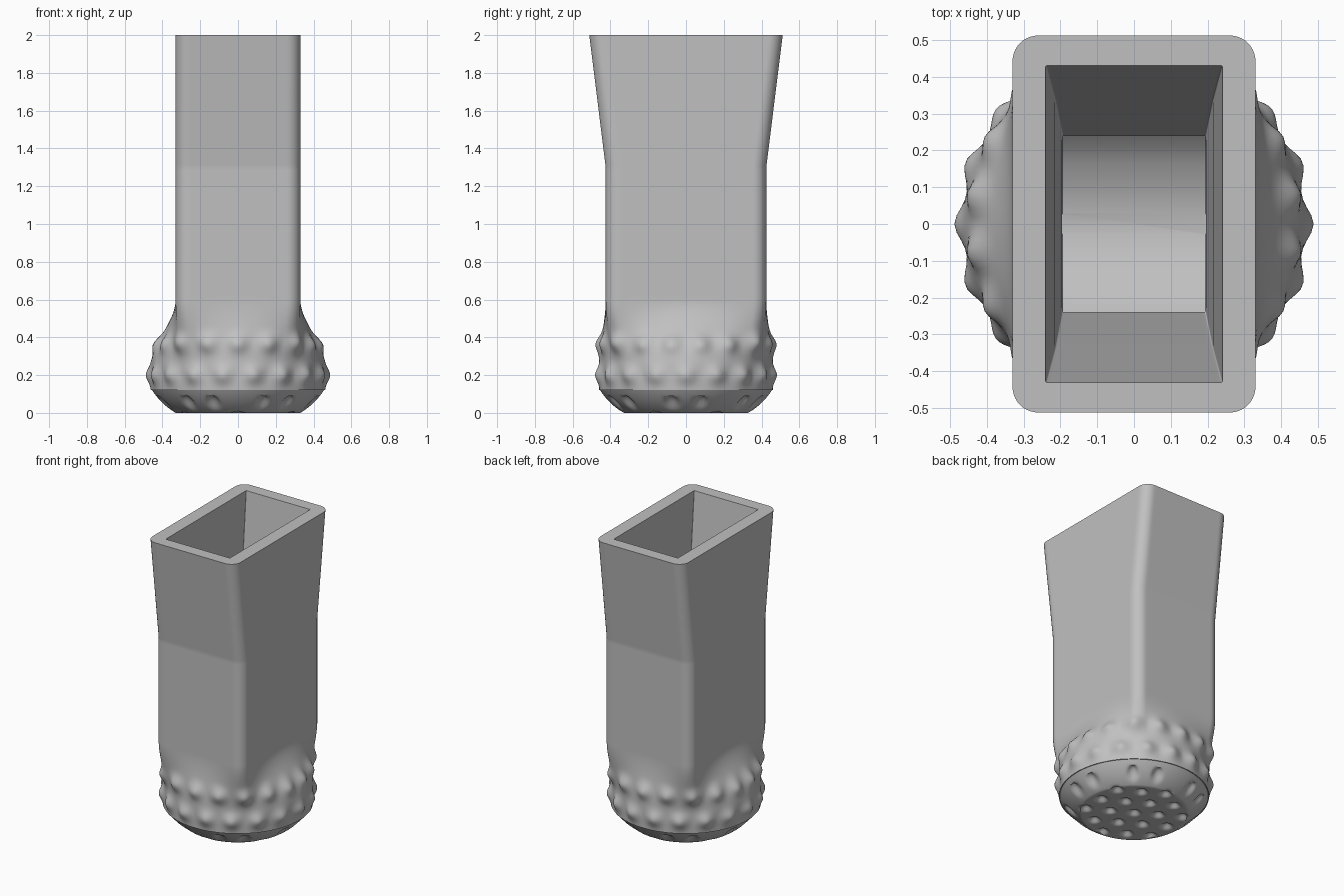
import bpy
import bmesh
from math import pi, sin, cos, atan2, hypot, exp

cube = bpy.data.objects.get("Cube")
if cube:
    bpy.data.objects.remove(cube, do_unlink=True)

RUBBER = (0.53, 0.53, 0.53, 1)
BASE_R = 0.46
FLARE_TOP, FLARE_END, LIP = 0.6, 0.25, 0.12
STUDS = 18


def outline(hx, hy, r, corner=10, side=44):
    """Rounded rectangle, always the same point count so that rings line up."""
    centres = [(hx - r, hy - r), (r - hx, hy - r), (r - hx, r - hy), (hx - r, r - hy)]
    points = []
    for k, (cx, cy) in enumerate(centres):
        for i in range(corner + 1):
            a = (k + i / corner) * pi / 2
            points.append((cx + r * cos(a), cy + r * sin(a)))
        # straight run to the start of the next corner
        x0, y0 = points[-1]
        a = (k + 1) * pi / 2
        nx, ny = centres[(k + 1) % 4]
        x1, y1 = nx + r * cos(a), ny + r * sin(a)
        for i in range(1, side):
            t = i / side
            points.append((x0 + (x1 - x0) * t, y0 + (y1 - y0) * t))
    return points


def stud(angle, z):
    """Height of the two staggered rows of grip studs."""
    step = 2 * pi / STUDS
    height = 0
    for row_z, shift in ((0.2, 0), (0.365, 0.5)):
        d = angle / step - shift
        along = (d - round(d)) * step * BASE_R
        height += 0.028 * exp(-(along ** 2 + (z - row_z) ** 2) / 0.0022)
    return height


# Hexagonal pattern of sole dimples
dimples = [(0.13 * i, 0.15 * (j + 0.5 * (i % 2)))
           for i in range(-3, 4) for j in range(-4, 4)]


def sole_point(angle, radius, z):
    x, y = radius * cos(angle), radius * sin(angle)
    if radius < 0.43:
        d2 = min((x - a) ** 2 + (y - b) ** 2 for a, b in dimples
                 if hypot(a, b) < 0.41)
        z += 0.028 * exp(-(d2 / 0.0009) ** 1.5)
    return x, y, z


body = outline(0.33, 0.425, 0.07)
angles = [atan2(y, x) for x, y in body]
rings = []

# Cavity, from its floor up to the rim
for hx, hy, z in ((0.195, 0.03, 0.4), (0.195, 0.1, 0.42), (0.195, 0.165, 0.45),
                  (0.195, 0.205, 0.475), (0.195, 0.24, 0.51),
                  (0.215, 0.337, 1.3), (0.24, 0.43, 2)):
    rings.append([(x, y, z) for x, y in outline(hx, hy, 0.004)])

# Tube, widening to front and back above the bend
for z in (2, 1.315, 1.3, 1.285, 0.62):
    grow = 0.087 * max(0, (z - 1.3) / 0.7)
    rings.append([(x, y + (grow if y > 0 else -grow), z) for x, y in body])

# Studded foot, blending from the tube into a circle
steps = 44
for s in range(steps + 1):
    z = FLARE_TOP + (LIP - FLARE_TOP) * s / steps
    u = min(1, (FLARE_TOP - z) / (FLARE_TOP - FLARE_END))
    t = u * u * (3 - 2 * u)
    ring = []
    for (x, y), a in zip(body, angles):
        r = hypot(x, y) * (1 - t) + BASE_R * t + stud(a, z) * min(1, 2 * t)
        ring.append((r * cos(a), r * sin(a), z))
    rings.append(ring)

# Rounded underside edge and dimpled sole
for s in range(15):
    a = s / 14 * pi / 2
    r = 0.455 - 0.125 * (0.75 * s / 14 + 0.25 * (1 - cos(a)))
    z = LIP * (1 - 0.7 * s / 14 - 0.3 * sin(a))
    rings.append([sole_point(b, r, z) for b in angles])
for s in range(1, 34):
    rings.append([sole_point(b, 0.33 - 0.0098 * s, 0) for b in angles])

# Skin the rings and close both ends
bm = bmesh.new()
loops = [[bm.verts.new(p) for p in ring] for ring in rings]
count = len(body)
for lower, upper in zip(loops, loops[1:]):
    for i in range(count):
        j = (i + 1) % count
        bm.faces.new((lower[i], upper[i], upper[j], lower[j]))
bm.faces.new(loops[0])
bm.faces.new(loops[-1][::-1])
bmesh.ops.recalc_face_normals(bm, faces=bm.faces)
mesh = bpy.data.meshes.new("tube_foot")
bm.to_mesh(mesh)
bm.free()

foot = bpy.data.objects.new("tube_foot", mesh)
bpy.context.collection.objects.link(foot)

grey = bpy.data.materials.new("grey_rubber")
grey.use_nodes = True
grey.diffuse_color = RUBBER
grey.node_tree.nodes["Principled BSDF"].inputs["Base Color"].default_value = RUBBER
mesh.materials.append(grey)

bpy.ops.object.select_all(action='DESELECT')
foot.select_set(True)
bpy.context.view_layer.objects.active = foot
bpy.ops.object.shade_smooth_by_angle(angle=0.6)
